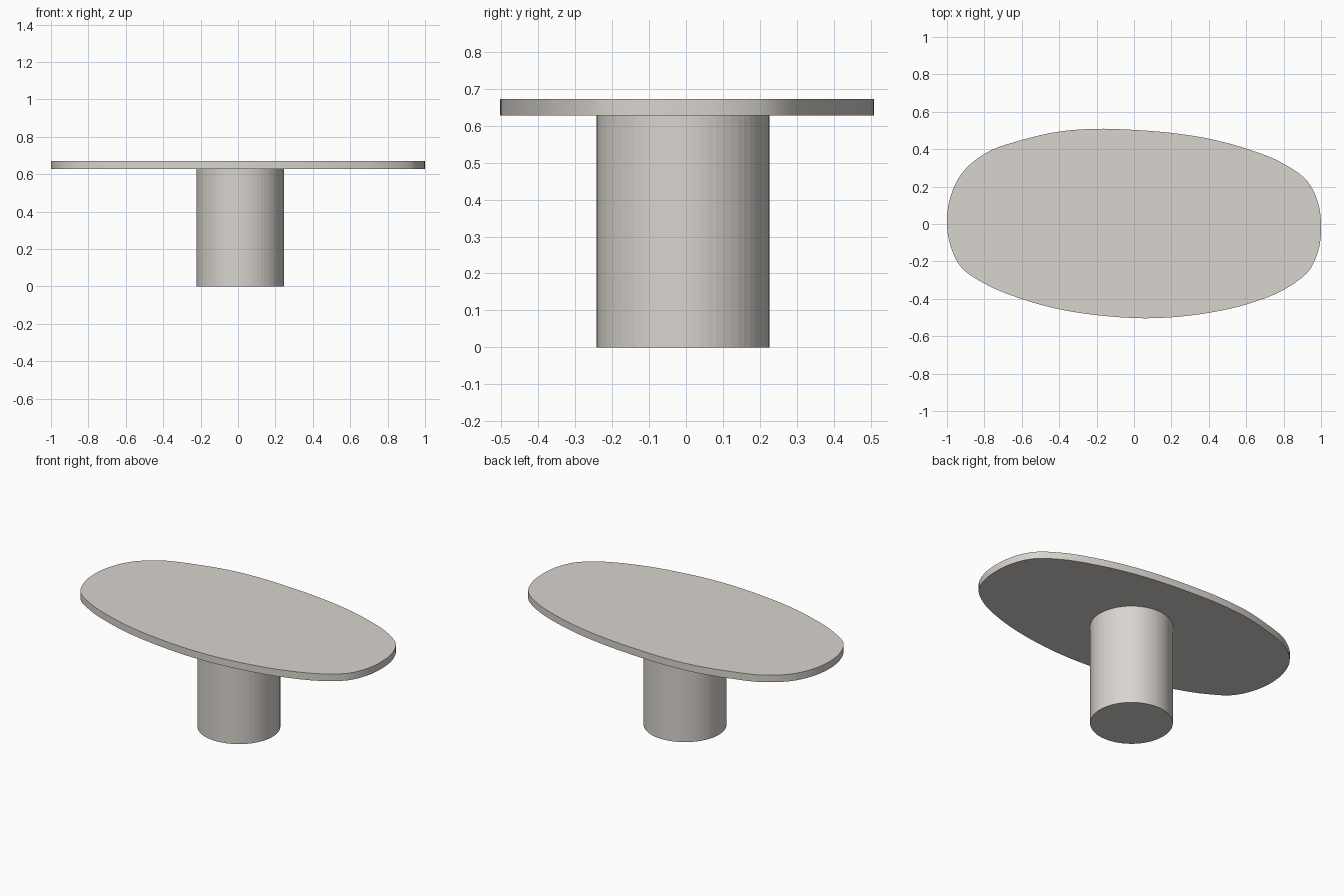
import bpy, bmesh, math
from mathutils import Vector

if "Cube" in bpy.data.objects:
    bpy.data.objects.remove(bpy.data.objects["Cube"])

stone = bpy.data.materials.new("warm pale grey")
stone.diffuse_color = (0.69, 0.66, 0.62, 1)
stone.use_nodes = True
stone.node_tree.nodes["Principled BSDF"].inputs["Base Color"].default_value = stone.diffuse_color


def extrude_outline(name, points, z0, z1):
    """Closed solid from a flat outline."""
    bm = bmesh.new()
    face = bm.faces.new([bm.verts.new((x, y, z0)) for x, y in points])
    ext = bmesh.ops.extrude_face_region(bm, geom=[face], use_keep_orig=True)
    for v in ext["geom"]:
        if isinstance(v, bmesh.types.BMVert):
            v.co.z = z1
    bmesh.ops.recalc_face_normals(bm, faces=bm.faces)
    mesh = bpy.data.meshes.new(name)
    bm.to_mesh(mesh)
    bm.free()
    mesh.materials.append(stone)
    ob = bpy.data.objects.new(name, mesh)
    bpy.context.collection.objects.link(ob)
    return ob


def smooth_loop(pts, steps):
    """Closed Catmull-Rom curve through the points (chord-aware tangents)."""
    pts = [Vector(p) for p in pts]
    n = len(pts)
    out = []
    for i in range(n):
        a, b, c, d = (pts[(i + k) % n] for k in (-1, 0, 1, 2))
        t0, t1, t2 = (b - a).length, (c - b).length, (d - c).length
        m1 = t1 * ((b - a) / t0 - (c - a) / (t0 + t1) + (c - b) / t1)
        m2 = t1 * ((c - b) / t1 - (d - b) / (t1 + t2) + (d - c) / t2)
        for s in range(steps):
            u = s / steps
            out.append(b * (2*u**3 - 3*u**2 + 1) + m1 * (u**3 - 2*u**2 + u)
                       + c * (3*u**2 - 2*u**3) + m2 * (u**3 - u**2))
    return [(p.x, p.y) for p in out]


# Irregular pebble-shaped top
outline = [
    (-1, 0), (-0.98, 0.15), (-0.925, 0.265), (-0.8, 0.375), (-0.6, 0.449),
    (-0.4, 0.494), (-0.2, 0.509), (0, 0.503), (0.2, 0.487), (0.4, 0.456),
    (0.6, 0.403), (0.8, 0.322), (0.93, 0.225), (0.985, 0.11), (1, 0),
    (0.983, -0.15), (0.935, -0.25), (0.85, -0.322), (0.6, -0.43),
    (0.4, -0.475), (0.2, -0.499), (0.05, -0.504), (-0.2, -0.487),
    (-0.4, -0.456), (-0.6, -0.401), (-0.8, -0.318), (-0.925, -0.23),
    (-0.98, -0.12),
]
top = extrude_outline("table_top", smooth_loop(outline, 5), 0.628, 0.672)

# Round pedestal, slightly off centre
sides, r, cx, cy = 64, 0.234, 0.012, -0.008
ring = [(cx + r * math.cos(math.tau * i / sides),
         cy + r * math.sin(math.tau * i / sides)) for i in range(sides)]
extrude_outline("pedestal", ring, 0, 0.628)

# Smooth rim with crisp top and bottom edges
bpy.context.view_layer.objects.active = top
top.select_set(True)
bpy.ops.object.shade_smooth_by_angle(angle=math.radians(30))
